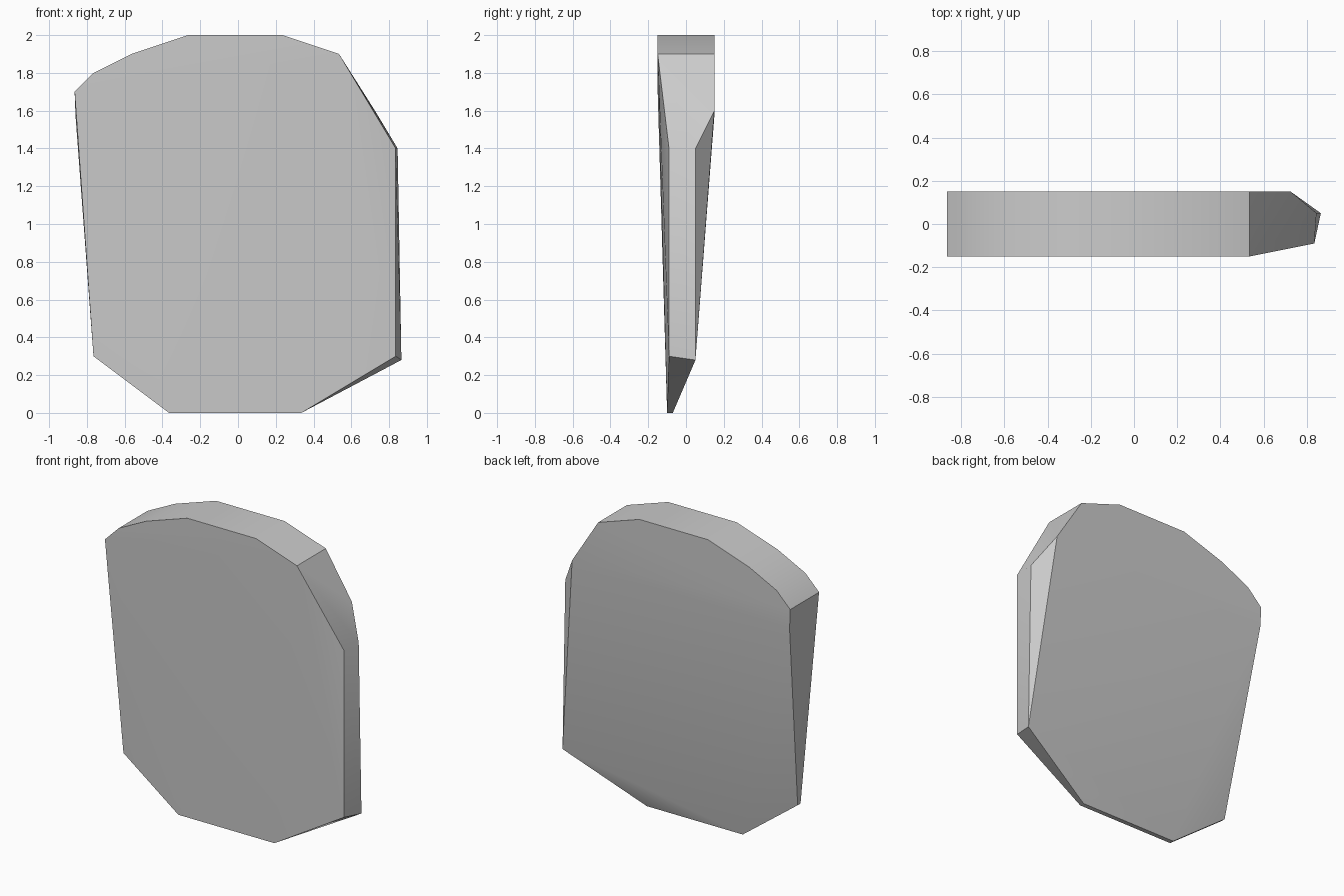
import bpy
import bmesh
import math

cube = bpy.data.objects.get("Cube")
if cube:
    bpy.data.objects.remove(cube, do_unlink=True)

# Plain grey material
grey = bpy.data.materials.new("mid_grey")
grey.use_nodes = True
colour = (0.6, 0.6, 0.6, 1)
grey.diffuse_color = colour
grey.node_tree.nodes["Principled BSDF"].inputs["Base Color"].default_value = colour

bm = bmesh.new()


def add_corners(profile, y):
    for x, z in profile:
        bm.verts.new((x, y, z))


# Thick crown, with the same arch on the front and the back
arch = [(-.87, 1.7), (-.77, 1.8), (-.57, 1.9), (-.27, 2), (.23, 2), (.53, 1.9)]
for y in (-.15, .15):
    add_corners(arch, y)

# Straight right edge of the front panel
add_corners([(.83, 1.4), (.83, .3)], -.09)

# Thin foot
foot = [(.33, 0), (-.37, 0), (-.77, .3)]
for y in (-.1, -.07):
    add_corners(foot, y)

# Shoulders of the back panel, then the bevelled right side
add_corners([(.72, 1.6), (-.865, 1.57)], .15)
add_corners([(.84, 1.4), (.86, .28)], .05)

# Wrap the corners in one faceted convex skin
bmesh.ops.convex_hull(bm, input=bm.verts[:])
bmesh.ops.recalc_face_normals(bm, faces=bm.faces[:])

mesh = bpy.data.meshes.new("rounded_slab")
bm.to_mesh(mesh)
bm.free()
mesh.materials.append(grey)
slab = bpy.data.objects.new("rounded_slab", mesh)
slab.location.x = .005
bpy.context.collection.objects.link(slab)

# Soft shading within the panels, crisp rim edges
bpy.ops.object.select_all(action="DESELECT")
slab.select_set(True)
bpy.context.view_layer.objects.active = slab
bpy.ops.object.shade_smooth_by_angle(angle=math.radians(35))
